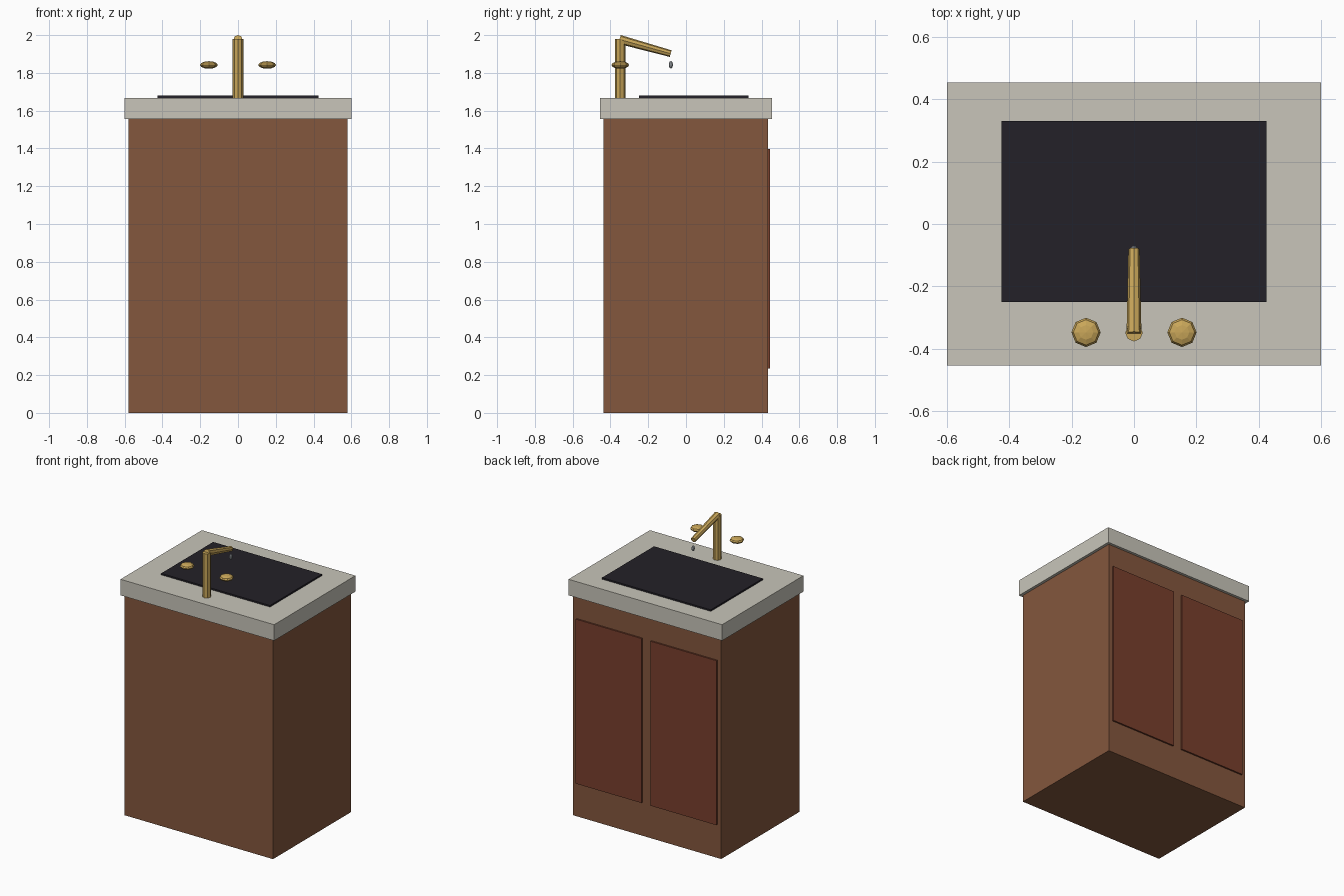
import bpy
from mathutils import Vector

if "Cube" in bpy.data.objects:
    bpy.data.objects.remove(bpy.data.objects["Cube"])


def material(name, rgb):
    m = bpy.data.materials.new(name)
    m.diffuse_color = (*rgb, 1)
    m.use_nodes = True
    m.node_tree.nodes["Principled BSDF"].inputs["Base Color"].default_value = m.diffuse_color
    return m


WOOD = material("wood", (0.23, 0.095, 0.047))
DOOR = material("door_wood", (0.19, 0.05, 0.026))
STONE = material("stone", (0.58, 0.56, 0.49))
DARK = material("dark_basin", (0.017, 0.015, 0.021))
BRASS = material("brass", (0.58, 0.38, 0.1))
WATER = material("water", (0.4, 0.43, 0.46))


def finish(name, mat):
    ob = bpy.context.object
    ob.name = name
    ob.data.materials.append(mat)
    return ob


def box(name, lo, hi, mat):
    lo, hi = Vector(lo), Vector(hi)
    bpy.ops.mesh.primitive_cube_add(size=1, location=(lo + hi) / 2)
    bpy.context.object.scale = hi - lo
    return finish(name, mat)


def tube(name, start, end, r1, r2, mat):
    start, end = Vector(start), Vector(end)
    axis = end - start
    bpy.ops.mesh.primitive_cone_add(vertices=8, radius1=r1, radius2=r2, depth=axis.length,
                                    location=(start + end) / 2,
                                    rotation=axis.to_track_quat('Z', 'Y').to_euler())
    return finish(name, mat)


def blob(name, loc, r, rz, mat):
    bpy.ops.mesh.primitive_uv_sphere_add(segments=8, ring_count=6, radius=1, location=loc)
    bpy.context.object.scale = (r, r, rz)
    return finish(name, mat)


# Cabinet, worktop and basin
box("cabinet", (-0.58, -0.437, 0), (0.58, 0.435, 1.555), WOOD)
box("countertop", (-0.6, -0.454, 1.555), (0.6, 0.454, 1.668), STONE)
box("basin", (-0.425, -0.25, 1.66), (0.425, 0.33, 1.679), DARK)

# Doors and tap handles, one on each side
for side, s in (("left", -1), ("right", 1)):
    x1, x2 = sorted((s * 0.035, s * 0.55))
    box(side + "_door", (x1, 0.43, 0.235), (x2, 0.446, 1.397), DOOR)
    blob(side + "_tap_handle", (s * 0.154, -0.348, 1.842), 0.047, 0.02, BRASS)

# Faucet and water drop
tube("faucet_post", (0, -0.349, 1.66), (0, -0.349, 1.98), 0.028, 0.028, BRASS)
tube("faucet_spout", (0, -0.352, 1.977), (0, -0.081, 1.902), 0.024, 0.018, BRASS)
blob("water_drop", (0, -0.08, 1.843), 0.011, 0.02, WATER)
